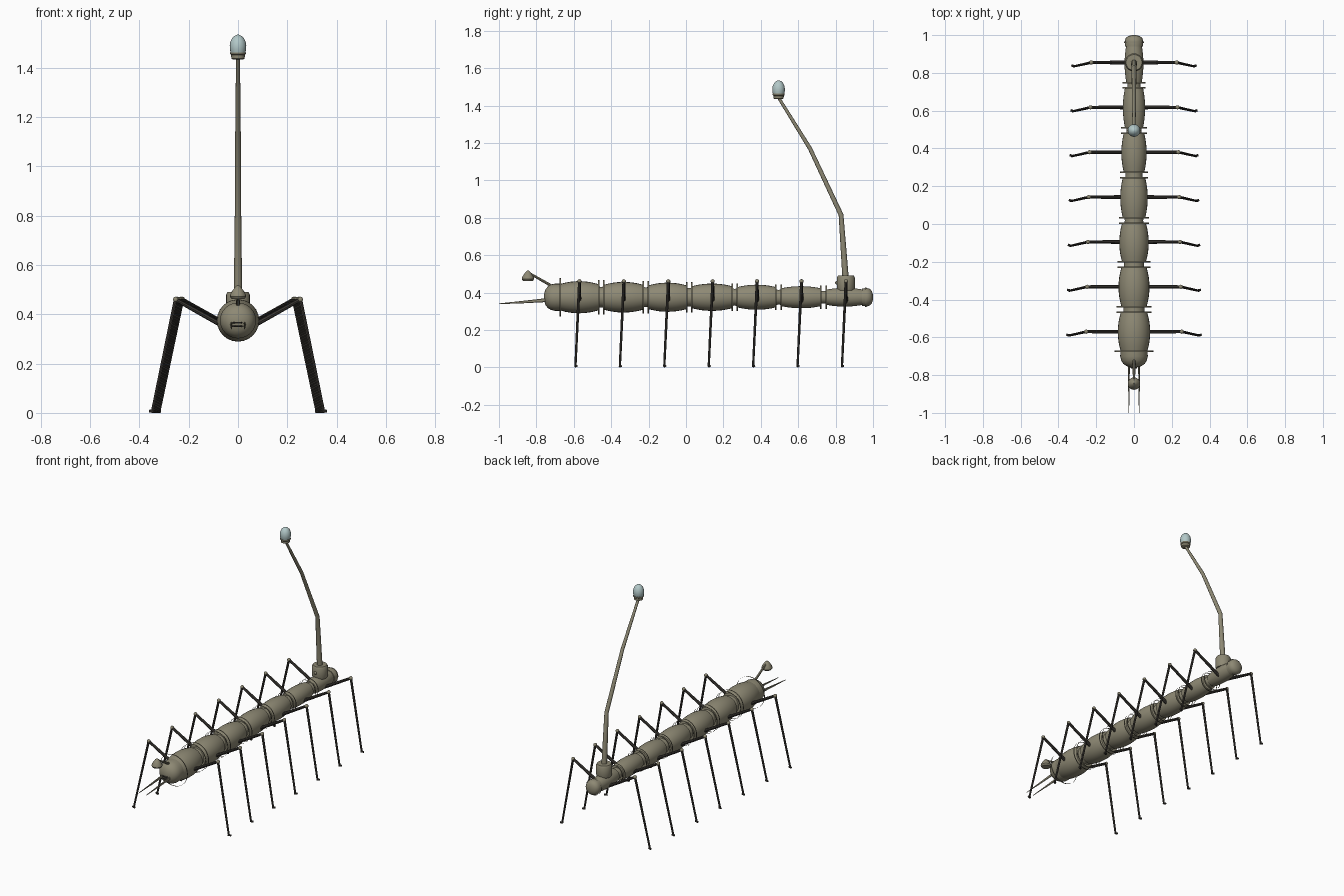
import bpy, bmesh, math
from mathutils import Vector, Matrix

if "Cube" in bpy.data.objects:
    bpy.data.objects.remove(bpy.data.objects["Cube"])

def mat(name, rgb):
    m = bpy.data.materials.new(name)
    m.diffuse_color = (*rgb, 1)
    m.use_nodes = True
    m.node_tree.nodes["Principled BSDF"].inputs["Base Color"].default_value = m.diffuse_color
    return m

OLIVE = mat("olive shell", (0.27, 0.25, 0.175))
DARK = mat("dark leg", (0.048, 0.043, 0.037))
GLASS = mat("pale glass", (0.45, 0.58, 0.58))
CZ = 0.375  # height of the body axis

def finish(bm, name, material, smooth=True, fix=True):
    if fix:
        bmesh.ops.recalc_face_normals(bm, faces=bm.faces)
    me = bpy.data.meshes.new(name)
    bm.to_mesh(me)
    bm.free()
    me.materials.append(material)
    ob = bpy.data.objects.new(name, me)
    bpy.context.collection.objects.link(ob)
    if smooth:
        bpy.ops.object.select_all(action='DESELECT')
        ob.select_set(True)
        bpy.context.view_layer.objects.active = ob
        bpy.ops.object.shade_smooth_by_angle(angle=math.radians(35))
    return ob

def loft(bm, rings, n, caps=True):
    """Skin rings of (centre, axis_u, axis_v)."""
    rows = []
    for c, u, v in rings:
        rows.append([bm.verts.new(c + u * math.cos(2 * math.pi * i / n) + v * math.sin(2 * math.pi * i / n))
                     for i in range(n)])
    for a, b in zip(rows, rows[1:]):
        for i in range(n):
            j = (i + 1) % n
            bm.faces.new((a[i], a[j], b[j], b[i]))
    if caps:
        bm.faces.new(rows[0][::-1])
        bm.faces.new(rows[-1])

def lathe(bm, profile, n=24, axis='Y', origin=(0, 0, CZ), caps=True):
    """Revolve (position, radius) pairs around an axis."""
    o = Vector(origin)
    d, u, v = {'Y': ((0, 1, 0), (0, 0, 1), (1, 0, 0)),
               'Z': ((0, 0, 1), (1, 0, 0), (0, 1, 0))}[axis]
    loft(bm, [(o + Vector(d) * p, Vector(u) * r, Vector(v) * r) for p, r in profile], n, caps)

def tube(bm, pts, radii, n=10):
    pts = [Vector(p) for p in pts]
    rings = []
    for i, p in enumerate(pts):
        t = (pts[min(i + 1, len(pts) - 1)] - pts[max(i - 1, 0)]).normalized()
        ref = Vector((1, 0, 0)) if abs(t.x) < 0.8 else Vector((0, 1, 0))
        u = (ref - t * ref.dot(t)).normalized()
        rings.append((p, u * radii[i], t.cross(u) * radii[i]))
    loft(bm, rings, n)

def ball(bm, p, r):
    bmesh.ops.create_uvsphere(bm, u_segments=10, v_segments=7, radius=r, matrix=Matrix.Translation(p))

# Barrel shaped body segments, shrinking towards the tail
joints = [-0.69, -0.453, -0.215, 0.018, 0.26, 0.495, 0.735, 0.962]
radii = [0.086, 0.082, 0.078, 0.073, 0.067, 0.059, 0.05]
for k, r in enumerate(radii):
    a, b = joints[k] + 0.014, joints[k + 1] - 0.014
    bm = bmesh.new()
    prof = [(a, r * 0.66)]
    for i in range(9):
        t = i / 8
        prof.append((a + 0.003 + (b - a - 0.006) * t, r * (1 - 0.18 * (2 * t - 1) ** 2)))
    prof.append((b, r * 0.66))
    lathe(bm, prof)
    finish(bm, "body_segment_%d" % (k + 1), OLIVE)

# Narrow necks between segments
for k in range(1, 7):
    bm = bmesh.new()
    r = radii[k] * 0.74
    lathe(bm, [(joints[k] - 0.03, r), (joints[k], r * 0.9), (joints[k] + 0.03, r)])
    finish(bm, "neck_%d" % k, OLIVE)

# Paper-thin hoops standing off the body at every joint
hoops = [(-0.673, 0.102), (0.962, 0.053)]
for k in range(1, 7):
    r = 0.099 - 0.0062 * k
    hoops += [(joints[k] - 0.014, r), (joints[k] + 0.014, r)]
bm = bmesh.new()
for y, r in hoops:
    lathe(bm, [(y - 0.004, r), (y + 0.004, r)], 32, caps=False)
finish(bm, "joint_hoops", OLIVE, fix=False)

# Rounded head and tail
bm = bmesh.new()
lathe(bm, [(-0.665, 0.072), (-0.70, 0.073), (-0.722, 0.068), (-0.74, 0.057),
           (-0.752, 0.04), (-0.758, 0.02), (-0.76, 0.005)])
finish(bm, "head", OLIVE)
bm = bmesh.new()
lathe(bm, [(0.94, 0.047), (0.968, 0.049), (0.984, 0.044), (0.994, 0.032), (0.999, 0.016), (1.0, 0.004)])
finish(bm, "tail_cap", OLIVE)

# Mouth bars
bm = bmesh.new()
for z in (0.352, 0.366):
    tube(bm, [(-0.03, -0.745, z), (-0.012, -0.762, z), (0.012, -0.762, z), (0.03, -0.745, z)], [0.004] * 4, 6)
finish(bm, "mouth", DARK)

# Pair of flat spikes in front of the mouth
bm = bmesh.new()
for s in (-1, 1):
    rings = [(Vector((s * 0.027, y, z)), Vector((w, 0, 0)), Vector((0, 0, h)))
             for y, z, w, h in ((-0.73, 0.361, 0.005, 0.011), (-0.86, 0.35, 0.004, 0.007), (-1.0, 0.34, 0.001, 0.002))]
    loft(bm, rings, 8)
finish(bm, "mouth_spikes", OLIVE)

# Stalk with a bell on the head
bm = bmesh.new()
tube(bm, [(0, -0.70, 0.425), (0, -0.84, 0.505)], [0.008, 0.006], 8)
finish(bm, "bell_stalk", OLIVE)
bm = bmesh.new()
lathe(bm, [(0.463, 0.027), (0.472, 0.033), (0.483, 0.031), (0.50, 0.02), (0.512, 0.011), (0.518, 0.003)],
      16, 'Z', (0, -0.845, 0))
finish(bm, "bell", OLIVE)

# Turret on the rear segment
bm = bmesh.new()
lathe(bm, [(0.41, 0.044), (0.422, 0.048), (0.48, 0.048), (0.491, 0.042)], 24, 'Z', (0, 0.855, 0))
finish(bm, "turret", OLIVE)
bm = bmesh.new()
ball(bm, (0, 0.807, 0.452), 0.01)
finish(bm, "turret_knob", OLIVE)

# Bent mast leaning forward
bm = bmesh.new()
tube(bm, [(0, 0.853, 0.48), (0, 0.829, 0.815), (0, 0.663, 1.17), (0, 0.495, 1.442)],
     [0.017, 0.013, 0.011, 0.008], 12)
finish(bm, "mast", OLIVE)

# Lamp at the mast tip
bm = bmesh.new()
lathe(bm, [(1.434, 0.02), (1.438, 0.027), (1.452, 0.028), (1.456, 0.032), (1.463, 0.032)], 20, 'Z', (0, 0.495, 0))
finish(bm, "lamp_collar", OLIVE)
bm = bmesh.new()
lathe(bm, [(1.46, 0.029), (1.475, 0.033), (1.49, 0.0335), (1.505, 0.031), (1.52, 0.024), (1.53, 0.014),
           (1.535, 0.003)], 20, 'Z', (0, 0.495, 0))
finish(bm, "lamp_bulb", GLASS)

# Seven pairs of jointed legs
for k in range(7):
    y = -0.57 + 0.2375 * k
    kx, fx = 0.253 - 0.0045 * k, 0.347 - 0.0045 * k
    limb, joint = bmesh.new(), bmesh.new()
    for s in (-1, 1):
        hip = (s * (radii[k] * 0.6), y, 0.348)
        knee = (s * kx, y, 0.46)
        foot = (s * fx, y - 0.021, 0.008)
        tube(limb, [hip, knee], [0.0105, 0.008], 8)
        tube(limb, [knee, foot], [0.0075, 0.006], 8)
        tube(limb, [(s * (fx - 0.006), y - 0.021, 0.007), (s * (fx + 0.012), y - 0.015, 0.007)],
             [0.007, 0.006], 8)
        ball(joint, knee, 0.0115)
    finish(limb, "leg_pair_%d" % (k + 1), DARK)
    finish(joint, "knee_pair_%d" % (k + 1), OLIVE)
